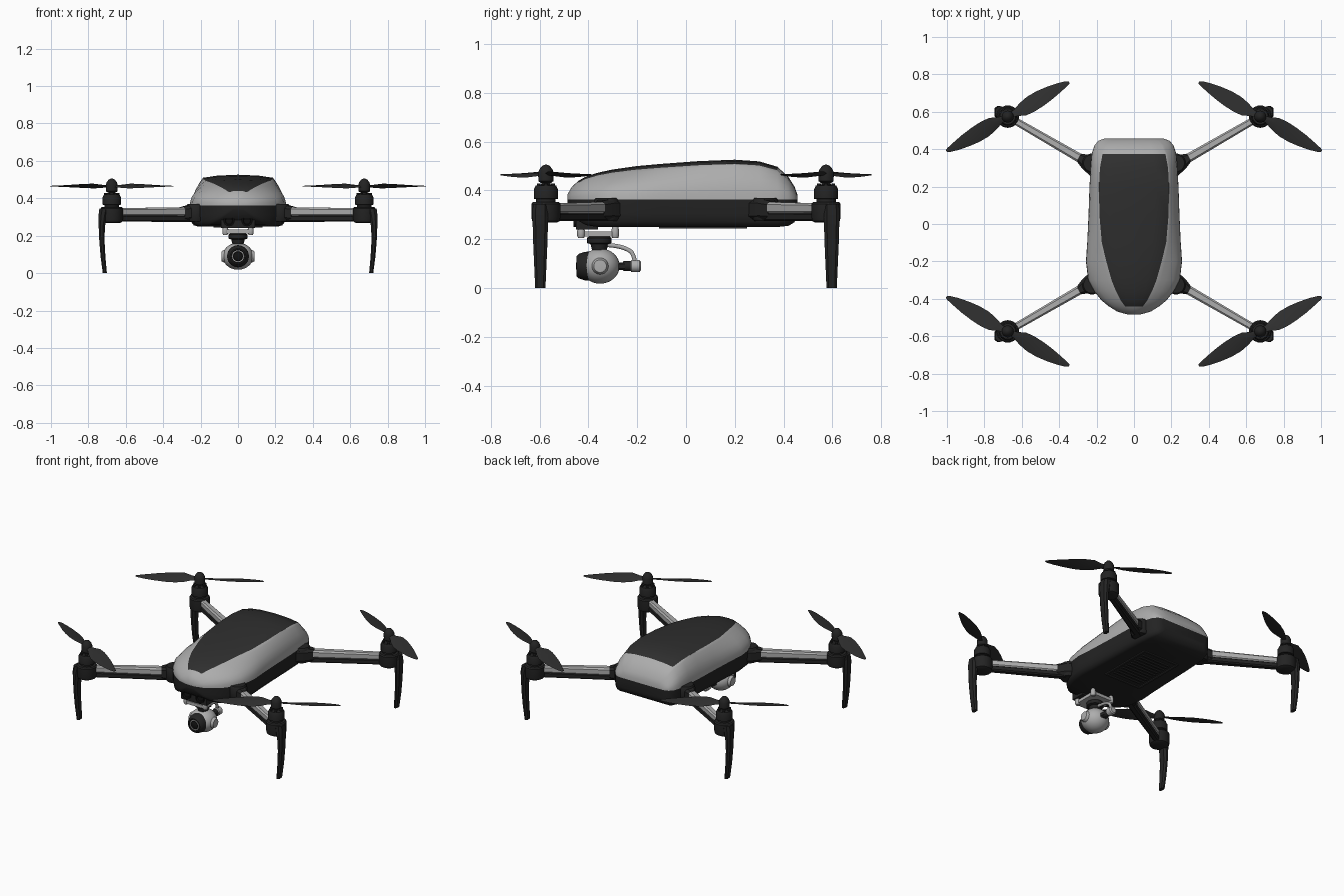
import bpy, bmesh, math
from mathutils import Vector, Matrix

if "Cube" in bpy.data.objects:
    bpy.data.objects.remove(bpy.data.objects["Cube"], do_unlink=True)


def material(name, value, rough=0.6):
    m = bpy.data.materials.new(name)
    m.use_nodes = True
    col = (value, value, value, 1)
    m.diffuse_color = col
    node = m.node_tree.nodes["Principled BSDF"]
    node.inputs["Base Color"].default_value = col
    node.inputs["Roughness"].default_value = rough
    return m


LIGHT = material("light grey shell", 0.42)
DARK = material("charcoal plastic", 0.028)
BLACK = material("black plastic", 0.017)
GLASS = material("lens black", 0.006, 0.2)


def finish(name, bm, mats, angle=35):
    bmesh.ops.recalc_face_normals(bm, faces=bm.faces[:])
    me = bpy.data.meshes.new(name)
    bm.to_mesh(me)
    bm.free()
    for m in mats:
        me.materials.append(m)
    ob = bpy.data.objects.new(name, me)
    bpy.context.scene.collection.objects.link(ob)
    bpy.ops.object.select_all(action="DESELECT")
    ob.select_set(True)
    bpy.context.view_layer.objects.active = ob
    bpy.ops.object.shade_smooth_by_angle(angle=math.radians(angle))
    return ob


def loft(rings, rule=None, bm=None):
    """Skin a list of closed rings; rule(row, column) gives the material index."""
    bm = bm or bmesh.new()
    rows = [[bm.verts.new(p) for p in ring] for ring in rings]
    n = len(rows[0])
    for i in range(len(rows) - 1):
        for j in range(n):
            k = (j + 1) % n
            f = bm.faces.new((rows[i][j], rows[i][k], rows[i + 1][k], rows[i + 1][j]))
            f.material_index = rule(i, j) if rule else 0
    bm.faces.new(rows[0])
    bm.faces.new(rows[-1])
    return bm


def lathe(profile, center=(0, 0, 0), rot=None, seg=24, bm=None):
    """Turn (radius, height) pairs round the z axis, then rotate and move."""
    rot = rot or Matrix.Identity(3)
    turn = [2 * math.pi * k / seg for k in range(seg)]
    return loft([[rot @ Vector((r * math.cos(a), r * math.sin(a), z)) + Vector(center)
                  for a in turn] for r, z in profile], bm=bm)


def beam(stops, bm=None):
    """Chamfered bar in plan direction of the first to last stop: (x, y, z, width, height)."""
    d = Vector(stops[-1][:2]) - Vector(stops[0][:2])
    side = Vector((-d.y, d.x, 0)).normalized()
    up = Vector((0, 0, 1))
    shape = [(-.5, -.3), (-.3, -.5), (.3, -.5), (.5, -.3), (.5, .3), (.3, .5), (-.3, .5), (-.5, .3)]
    return loft([[Vector((x, y, z)) + side * w * a + up * h * b for a, b in shape]
                 for x, y, z, w, h in stops], bm=bm)


def box(center, size, bm=None):
    bm = bm or bmesh.new()
    bmesh.ops.create_cube(bm, size=1, matrix=Matrix.Translation(center) @ Matrix.Diagonal((*size, 1)))
    return bm


def corners(part, bm, mats, angle=35):
    """Mirror a rear left part to all four corners."""
    for sx, side in ((1, "left"), (-1, "right")):
        for sy, end in ((-1, "front"), (1, "rear")):
            copy = bm.copy()
            bmesh.ops.scale(copy, vec=(sx, sy, 1), verts=copy.verts)
            finish(f"{end}_{side}_{part}", copy, mats, angle)
    bm.free()


# Fuselage stations: y, half width, half panel width, top, bottom
STATIONS = [
    (-.485, .03, .01, .385, .34), (-.468, .09, .03, .415, .30), (-.44, .135, .048, .44, .275),
    (-.41, .172, .07, .457, .258), (-.36, .213, .096, .473, .25), (-.3, .245, .12, .486, .25),
    (-.2, .257, .148, .5, .25), (-.1, .25, .172, .509, .25), (.05, .243, .185, .52, .25),
    (.2, .238, .187, .526, .25), (.3, .232, .182, .519, .25), (.375, .226, .168, .497, .25),
    (.42, .212, .15, .455, .255), (.445, .19, .13, .415, .27), (.456, .16, .1, .385, .30)]
SEAM = .362

# Upper shell with the dark top panel
rings = []
for y, w, p, top, _ in STATIONS:
    h = top - SEAM
    half = [(p + (w - p) * (1 - t ** 2.4), SEAM + .9 * h * t) for t in (0, .2, .4, .6, .8, .92, 1)]
    half += [(p * .6, SEAM + .97 * h)]
    rings.append([(x, y, z) for x, z in half] + [(0, y, top)] + [(-x, y, z) for x, z in reversed(half)])
finish("upper_shell", loft(rings, lambda i, j: int(6 <= j <= 9 and 2 <= i <= 10)), [LIGHT, DARK], 40)

# Lower hull
rings = []
for y, w, _, _, low in STATIONS:
    d = SEAM - low
    half = [(w, SEAM), (w * .995, SEAM - d * .5), (w * .97, SEAM - d * .8),
            (w * .92, low + d * .05), (w * .85, low)]
    rings.append([(x, y, z) for x, z in half] + [(-x, y, z) for x, z in reversed(half)])
finish("lower_hull", loft(rings), [BLACK], 40)

# Belly vent and battery hatch outline
bm = bmesh.new()
for k in range(11):
    box((0, -.06 + k * .026, .248), (.2, .01, .008), bm)
for s in (-1, 1):
    box((s * .125, .07, .248), (.012, .36, .008), bm)
    box((0, .07 + s * .174, .248), (.25, .012, .008), bm)
finish("belly_vent", bm, [DARK])

# Forward sensor block with a pair of lenses
TO_FRONT = Matrix.Rotation(math.pi / 2, 3, "X")
finish("sensor_block", box((0, -.405, .275), (.18, .09, .07)), [BLACK])
bm = bmesh.new()
for s in (-1, 1):
    lathe([(.03, 0), (.03, .012), (.022, .012), (.018, .006)], (s * .048, -.449, .28), TO_FRONT, bm=bm)
finish("sensor_lenses", bm, [GLASS])

# Folding hinges
bm = lathe([(.045, .275), (.052, .285), (.052, .36), (.045, .37)], (.225, .325, 0))
beam([(.2, .3, .322, .11, .09), (.255, .332, .322, .085, .085), (.295, .356, .318, .046, .075)], bm)
corners("hinge", bm, [BLACK])

# Arms: pale upper beam over a dark lower beam
corners("arm", beam([(.24, .323, .328, .05, .05), (.65, .56, .326, .038, .042)]), [LIGHT], 25)
corners("arm_underside", beam([(.24, .323, .292, .046, .036), (.65, .56, .292, .036, .034)]), [BLACK], 25)

# Motor pods and bells
MX, MY = .675, .574
corners("motor_pod", lathe([(.045, .268), (.056, .274), (.06, .29), (.06, .345), (.054, .352),
                            (.035, .354)], (MX, MY, 0)), [BLACK])
bm = lathe([(.04, .35), (.04, .364), (.049, .366), (.049, .405), (.042, .42), (.02, .424),
            (.016, .44)], (MX, MY, 0))
for k in range(6):
    a = k * math.pi / 3
    lathe([(.008, .415), (.008, .428)], (MX + .034 * math.cos(a), MY + .034 * math.sin(a), 0), seg=8, bm=bm)
corners("motor_bell", bm, [BLACK])
corners("propeller_hub", lathe([(.02, .43), (.031, .438), (.032, .472), (.026, .488), (.015, .501),
                                (.003, .506)], (MX, MY, 0)), [BLACK])

# Two-blade propellers: radius, leading edge, trailing edge, pitch in degrees
BLADE = [(.0, .014, -.014, 20), (.045, .016, -.024, 20), (.09, .032, -.046, 18), (.14, .042, -.05, 15),
         (.2, .042, -.046, 12), (.26, .034, -.038, 10), (.32, .022, -.026, 8), (.36, .01, -.017, 6),
         (.376, .001, -.012, 5)]
bm = bmesh.new()
for flip in (0, math.pi):
    spin = Matrix.Rotation(math.radians(150) + flip, 3, "Z")
    rings = []
    for r, lead, trail, pitch in BLADE:
        tilt = Matrix.Rotation(math.radians(pitch), 3, "X")
        mid, thick = (lead + trail) / 2, .007 - .012 * r
        section = [(lead, 0), (mid, -thick * .6), (trail, 0), (mid, thick)]
        rings.append([spin @ (tilt @ Vector((0, -a, b)) + Vector((r, 0, 0)))
                      + Vector((MX, MY, .464)) for a, b in section])
    loft(rings, bm=bm)
corners("propeller", bm, [DARK], 50)

# Landing legs: x, z, thickness, breadth
rings = []
for x, z, t, b in ((.716, .345, .05, .06), (.724, .3, .046, .066), (.728, .25, .034, .062),
                   (.728, .18, .028, .058), (.722, .09, .026, .05), (.712, 0, .022, .042)):
    shape = ((-.5, -.3), (-.2, -.5), (.2, -.5), (.5, -.3), (.5, .3), (.2, .5), (-.2, .5), (-.5, .3))
    rings.append([(x + t * u, .597 + b * v, z) for u, v in shape])
corners("leg", loft(rings), [BLACK], 30)

# Gimbal mount: pale plate, posts and dark neck
bm = box((0, -.36, .222), (.15, .165, .02))
for sx in (-1, 1):
    for sy in (-1, 1):
        lathe([(.012, .205), (.016, .215), (.016, .235), (.011, .255)],
              (sx * .068, -.36 + sy * .07, 0), seg=12, bm=bm)
finish("gimbal_plate", bm, [LIGHT])
finish("gimbal_neck", lathe([(.03, .155), (.036, .18), (.05, .184), (.05, .206), (.035, .215)],
                            (0, -.355, 0)), [BLACK])

# Curved gimbal arm
curve = bpy.data.curves.new("gimbal_arm", "CURVE")
curve.dimensions = "3D"
curve.bevel_depth = .009
curve.bevel_resolution = 3
curve.use_fill_caps = True
path = [(-.34, .178), (-.285, .174), (-.24, .16), (-.214, .14), (-.207, .095)]
line = curve.splines.new("NURBS")
line.points.add(len(path) - 1)
for pt, (y, z) in zip(line.points, path):
    pt.co = (0, y, z, 1)
line.use_endpoint_u = True
line.order_u = 3
curve.materials.append(LIGHT)
bpy.context.scene.collection.objects.link(bpy.data.objects.new("gimbal_arm", curve))

# Roll motor and shaft behind the camera
finish("roll_motor", lathe([(.018, -.022), (.025, -.016), (.025, .016), (.018, .022)],
                           (0, -.207, .09), TO_FRONT), [LIGHT])
finish("roll_shaft", lathe([(.02, 0), (.02, .03), (.014, .034), (.014, .09)],
                           (0, -.226, .09), TO_FRONT), [BLACK])

# Camera ball with side caps and lens barrel
bm = bmesh.new()
bmesh.ops.create_uvsphere(bm, u_segments=28, v_segments=16, radius=1,
                          matrix=Matrix.Translation((0, -.352, .09)) @ Matrix.Diagonal((.082, .08, .072, 1)))
finish("camera_ball", bm, [LIGHT])
bm = bmesh.new()
for s in (-1, 1):
    lathe([(.034, .064), (.034, .075), (.026, .088), (.01, .089)], (0, -.352, .09),
          Matrix.Rotation(s * math.pi / 2, 3, "Y"), bm=bm)
finish("camera_side_caps", bm, [LIGHT])
finish("camera_cradle", beam([(0, -.29, .088, .05, .03), (0, -.25, .09, .04, .03)]), [BLACK])
finish("lens_barrel", lathe([(.06, .04), (.058, .065), (.05, .088), (.042, .096), (.036, .096), (.034, .088)],
                            (0, -.352, .09), TO_FRONT), [BLACK])
finish("lens_ring", lathe([(.032, .088), (.032, .0935), (.027, .0935), (.026, .088)],
                          (0, -.352, .09), TO_FRONT), [LIGHT])
finish("lens_glass", lathe([(.026, .088), (.024, .094), (.014, .098), (.002, .099)],
                           (0, -.352, .09), TO_FRONT), [GLASS])
